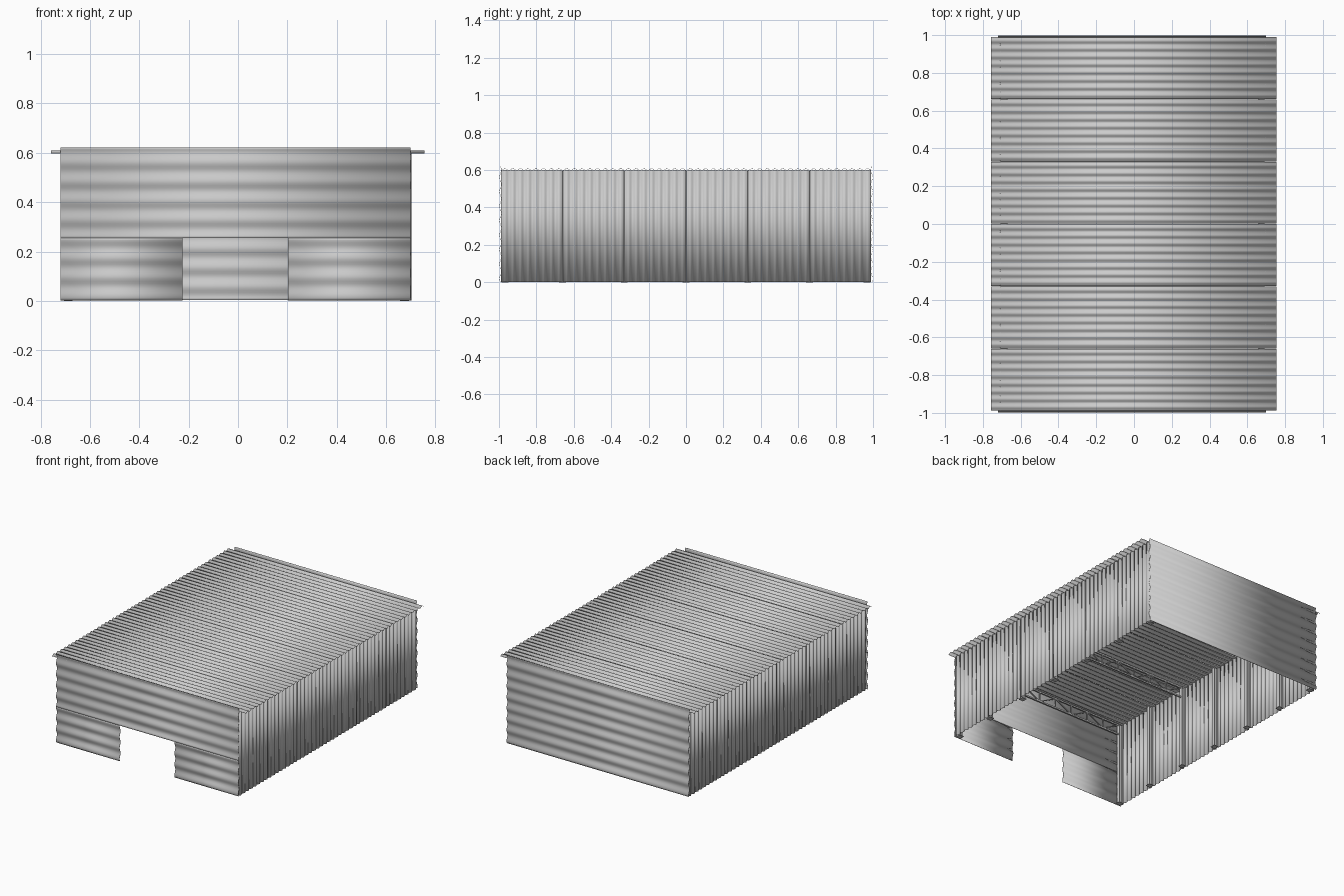
import bpy, bmesh, math
from mathutils import Vector, Matrix

if "Cube" in bpy.data.objects:
    bpy.data.objects.remove(bpy.data.objects["Cube"])

XL, XR = -0.712, 0.698      # side wall planes
AMP = 0.005                 # corrugation depth
PANEL = 0.33                # bay width


def finish(name, bm, smooth=False):
    me = bpy.data.meshes.new(name)
    bm.to_mesh(me)
    bm.free()
    ob = bpy.data.objects.new(name, me)
    bpy.context.collection.objects.link(ob)
    if smooth:
        for p in me.polygons:
            p.use_smooth = True
    return ob


def sheet(bm, place, u0, u1, v0, v1, pitch, phase=0.0):
    """Corrugated sheet: straight along u, wavy along v; place(u, v, depth) gives the point."""
    n = max(4, round((v1 - v0) / pitch * 8))
    rows = []
    for i in range(n + 1):
        v = v0 + (v1 - v0) * i / n
        d = AMP * math.sin(2 * math.pi * (v - phase) / pitch)
        rows.append([bm.verts.new(place(u, v, d)) for u in (u0, u1)])
    for a, b in zip(rows, rows[1:]):
        bm.faces.new((a[0], a[1], b[1], b[0]))


def thin(ob):
    m = ob.modifiers.new("thickness", 'SOLIDIFY')
    m.thickness = 0.0015
    m.offset = 0


def box(bm, lo, hi):
    lo, hi = Vector(lo), Vector(hi)
    mat = Matrix.Translation((lo + hi) / 2) @ Matrix.Diagonal((*(hi - lo), 1))
    bmesh.ops.create_cube(bm, size=1, matrix=mat)


def bar(bm, a, b, w):
    """Square bar between two points."""
    a, b = Vector(a), Vector(b)
    d = b - a
    mat = (Matrix.Translation((a + b) / 2) @ d.to_track_quat('Z', 'Y').to_matrix().to_4x4()
           @ Matrix.Diagonal((w, w, d.length, 1)))
    bmesh.ops.create_cube(bm, size=1, matrix=mat)


# Roof and side walls, six panels each, with the lap seams left as narrow steps
def roof_at(u, v, d): return (u, v, 0.603 + d)
def left_at(u, v, d): return (XL - d, v, u)
def right_at(u, v, d): return (XR + d, v, u)

for name, place, u0, u1 in (("roof", roof_at, -0.758, 0.755),
                            ("left_wall", left_at, 0.002, 0.6),
                            ("right_wall", right_at, 0.002, 0.6)):
    for k in range(6):
        y0 = -0.988 + k * PANEL
        bm = bmesh.new()
        sheet(bm, place, u0, u1, y0, y0 + PANEL - 0.003, PANEL / 8, y0 + 0.01)
        thin(finish(f"{name}_panel_{k + 1}", bm, True))

# End walls with horizontal corrugation; the front one has a door opening
def front_at(u, v, d): return (u, -0.992 - d, v)
def back_at(u, v, d): return (u, 0.993 + d, v)

PITCH = 0.62 / 8
bm = bmesh.new()
sheet(bm, front_at, -0.72, -0.225, 0.002, 0.255, PITCH)
sheet(bm, front_at, 0.203, 0.70, 0.002, 0.255, PITCH)
sheet(bm, front_at, -0.72, 0.70, 0.255, 0.622, PITCH)
thin(finish("front_wall", bm, True))
bm = bmesh.new()
sheet(bm, back_at, -0.72, 0.70, 0.004, 0.622, PITCH)
thin(finish("back_wall", bm, True))

# I-beam columns with base plates, inside both side walls at every bay line
ys = [-0.968, -0.66, -0.33, 0.0, 0.33, 0.66, 0.968]
for side, x, s in (("left", XL + 0.006, 1), ("right", XR - 0.006, -1)):
    bm = bmesh.new()
    for y in ys:
        for a, b, hw in ((0, 0.004, 0.013), (0.004, 0.026, 0.002), (0.026, 0.03, 0.013)):
            xs = sorted((x + s * a, x + s * b))
            box(bm, (xs[0], y - hw, 0.004), (xs[1], y + hw, 0.594))
        xs = sorted((x, x + s * 0.036))
        box(bm, (xs[0], y - 0.018, 0), (xs[1], y + 0.018, 0.004))
    finish(side + "_columns", bm)

# Roof trusses on every second bay line
ZT, ZB, N = 0.590, 0.520, 10
x0, x1 = XL + 0.03, XR - 0.03
for i, y in enumerate(ys[::2]):
    bm = bmesh.new()
    for z in (ZT, ZB):
        bar(bm, (x0, y, z), (x1, y, z), 0.01)
    for k in range(N + 1):
        x = x0 + (x1 - x0) * k / N
        bar(bm, (x, y, ZB), (x, y, ZT), 0.006)
        if k < N:
            xn = x0 + (x1 - x0) * (k + 1) / N
            za, zb = (ZB, ZT) if k % 2 else (ZT, ZB)
            bar(bm, (x, y, za), (xn, y, zb), 0.006)
    finish(f"roof_truss_{i + 1}", bm)
